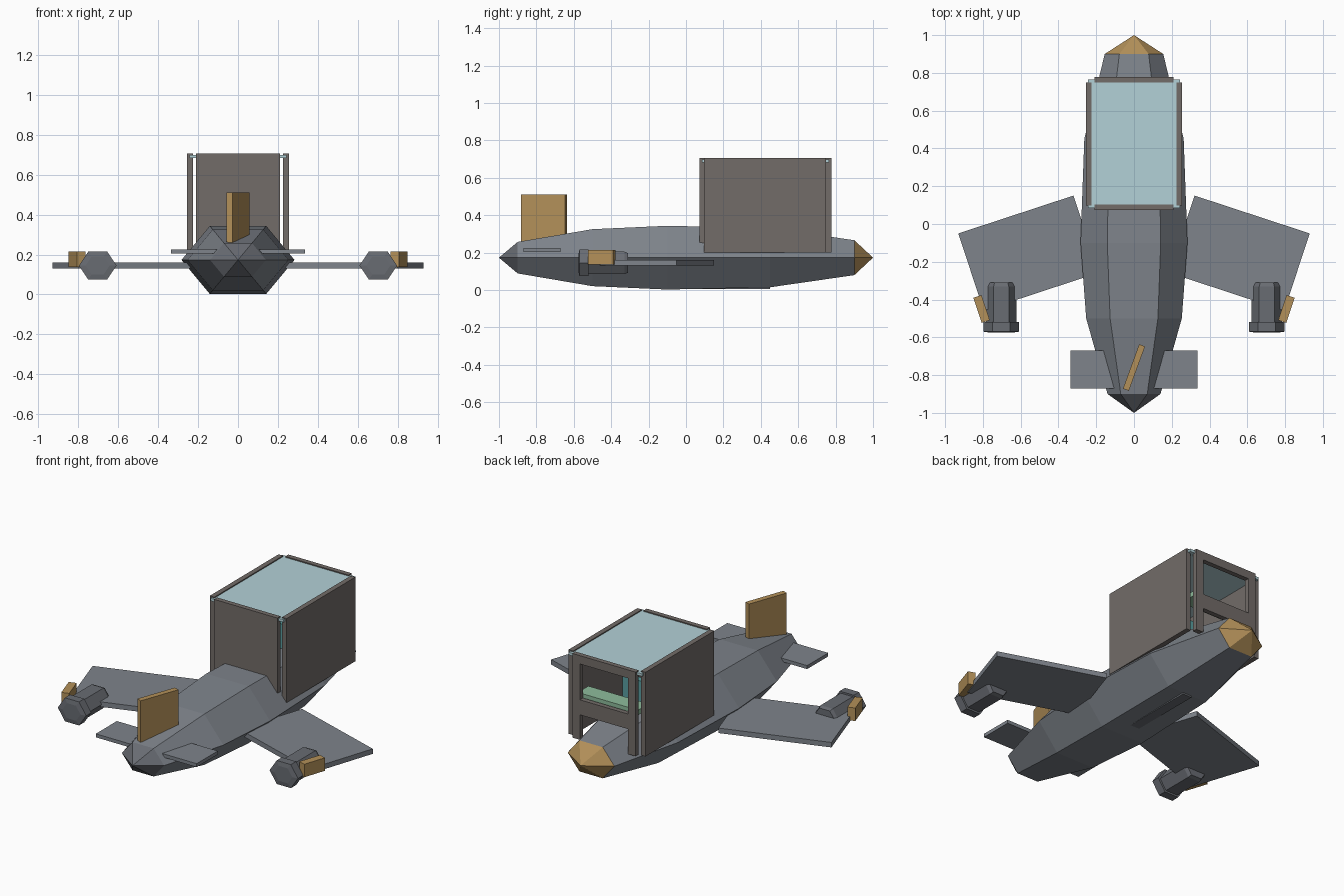
import bpy, bmesh, math
from mathutils import Matrix

if "Cube" in bpy.data.objects:
    bpy.data.objects.remove(bpy.data.objects["Cube"])

def mat(name, rgb):
    m = bpy.data.materials.new(name)
    m.diffuse_color = (*rgb, 1)
    m.use_nodes = True
    m.node_tree.nodes["Principled BSDF"].inputs["Base Color"].default_value = m.diffuse_color
    return m

HULL = mat("hull_grey", (0.21, 0.23, 0.26))
DARK = mat("engine_grey", (0.14, 0.15, 0.17))
WALL = mat("cabin_grey", (0.17, 0.15, 0.14))
TAN = mat("tan", (0.45, 0.28, 0.10))
GLASS = mat("pale_blue", (0.45, 0.64, 0.68))
GREEN = mat("green", (0.27, 0.50, 0.33))
TEAL = mat("teal", (0.10, 0.35, 0.36))

def finish(name, bm, material):
    bmesh.ops.recalc_face_normals(bm, faces=bm.faces[:])
    me = bpy.data.meshes.new(name)
    bm.to_mesh(me)
    bm.free()
    me.materials.append(material)
    ob = bpy.data.objects.new(name, me)
    bpy.context.collection.objects.link(ob)
    return ob

def boxes(name, specs, material):
    """Each spec is (x0, x1, y0, y1, z0, z1)."""
    bm = bmesh.new()
    for x0, x1, y0, y1, z0, z1 in specs:
        m = (Matrix.Translation(((x0 + x1) / 2, (y0 + y1) / 2, (z0 + z1) / 2))
             @ Matrix.Diagonal((x1 - x0, y1 - y0, z1 - z0, 1)))
        bmesh.ops.create_cube(bm, size=1, matrix=m)
    return finish(name, bm, material)

def turned_box(name, centre, size, yaw, material):
    bm = bmesh.new()
    m = (Matrix.Translation(centre) @ Matrix.Rotation(math.radians(yaw), 4, 'Z')
         @ Matrix.Diagonal((*size, 1)))
    bmesh.ops.create_cube(bm, size=1, matrix=m)
    return finish(name, bm, material)

def hex_loft(name, stations, cx, cz, flat, material):
    """Six-sided loft along y; stations are (y, radius), radius 0 is a point."""
    bm = bmesh.new()
    rings = []
    for y, r in stations:
        if r == 0:
            rings.append([bm.verts.new((cx, y, cz))])
        else:
            rings.append([bm.verts.new((cx + r * math.cos(k * math.pi / 3), y,
                                        cz + flat * r * math.sin(k * math.pi / 3)))
                          for k in range(6)])
    for a, b in zip(rings, rings[1:]):
        for k in range(6):
            n = (k + 1) % 6
            if len(a) == 1:
                bm.faces.new((a[0], b[k], b[n]))
            elif len(b) == 1:
                bm.faces.new((a[k], a[n], b[0]))
            else:
                bm.faces.new((a[k], a[n], b[n], b[k]))
    for ring in (rings[0], rings[-1]):
        if len(ring) > 1:
            bm.faces.new(ring)
    return finish(name, bm, material)

# hull, tail tip and nose cone
SQ = 0.695
hex_loft("fuselage", [(-0.9, 0.14), (-0.5, 0.253), (-0.1, 0.283), (0.45, 0.263), (0.9, 0.155)],
         0, 0.173, SQ, HULL)
hex_loft("tail_tip", [(-1.0, 0), (-0.9, 0.14)], 0, 0.173, SQ, DARK)
hex_loft("nose_cone", [(0.9, 0.155), (1.0, 0)], 0, 0.173, SQ, TAN)
boxes("belly_keel", [(-0.03, 0.03, -0.1, 0.45, 0.005, 0.06)], DARK)

# wings, engines and wingtip blocks on both sides
for side, s in (("right", 1), ("left", -1)):
    turned_box(side + "_wing", (s * 0.558, -0.154, 0.145), (0.642, 0.43, 0.03), -18.2 * s, HULL)
    hex_loft(side + "_engine", [(-0.525, 0.08), (-0.33, 0.08), (-0.31, 0.07)],
             s * 0.703, 0.145, 0.866, DARK)
    hex_loft(side + "_engine_ring", [(-0.575, 0.06), (-0.57, 0.094), (-0.52, 0.094)],
             s * 0.703, 0.145, 0.866, DARK)
    turned_box(side + "_wingtip_block", (s * 0.807, -0.45, 0.176), (0.045, 0.14, 0.078),
               -18.2 * s, TAN)

# tail surfaces
boxes("tailplane", [(-0.335, 0.335, -0.87, -0.67, 0.204, 0.225)], HULL)
turned_box("tail_fin", (0, -0.76, 0.38), (0.033, 0.25, 0.26), -20, TAN)

# cabin walls, open rear frame and roof pane
boxes("cabin_side_walls", [(-0.255, -0.225, 0.097, 0.748, 0.2, 0.705),
                           (0.225, 0.255, 0.097, 0.748, 0.2, 0.705)], WALL)
boxes("cabin_front_wall", [(-0.21, 0.21, 0.073, 0.102, 0.2, 0.705)], WALL)
boxes("cabin_window_frame", [(-0.21, -0.16, 0.748, 0.777, 0.2, 0.705),
                             (0.16, 0.21, 0.748, 0.777, 0.2, 0.705),
                             (-0.16, 0.16, 0.748, 0.777, 0.655, 0.705),
                             (-0.16, 0.16, 0.748, 0.777, 0.35, 0.44)], WALL)
boxes("cabin_roof_pane", [(-0.243, 0.243, 0.085, 0.765, 0.683, 0.699)], GLASS)

# cabin interior
boxes("dashboard", [(-0.2, 0.2, 0.64, 0.74, 0.43, 0.46)], GREEN)
boxes("seat", [(-0.1, 0.1, 0.42, 0.46, 0.3, 0.48)], TEAL)
